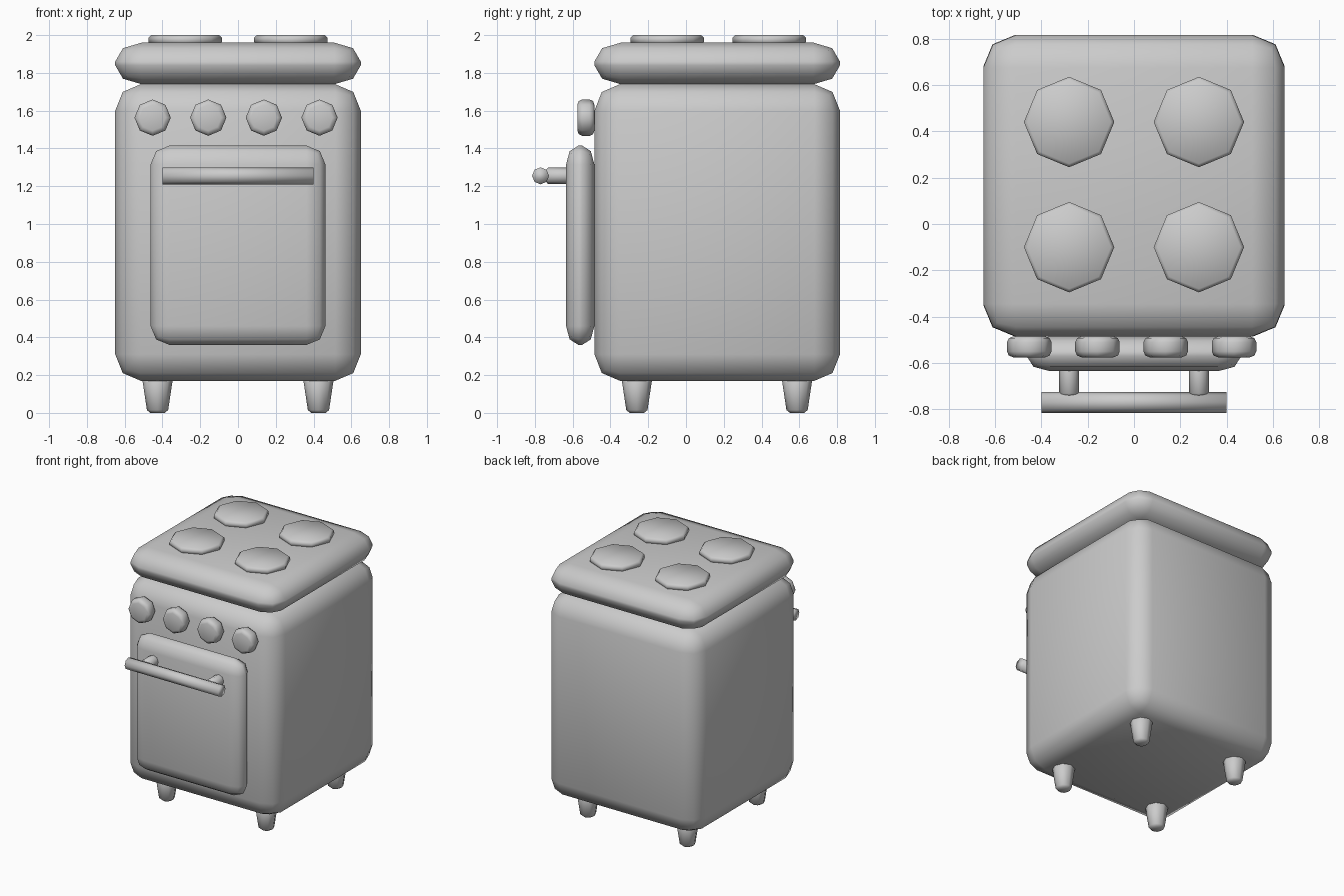
import bpy
import bmesh
from math import pi
from mathutils import Matrix, Vector

cube = bpy.data.objects.get("Cube")
if cube:
    bpy.data.objects.remove(cube, do_unlink=True)

grey = bpy.data.materials.new("plain grey")
grey.use_nodes = True
colour = (0.6, 0.6, 0.6, 1)
grey.diffuse_color = colour
grey.node_tree.nodes["Principled BSDF"].inputs["Base Color"].default_value = colour


def finish(name, bm):
    mesh = bpy.data.meshes.new(name)
    bm.to_mesh(mesh)
    bm.free()
    mesh.materials.append(grey)
    mesh.shade_smooth()
    obj = bpy.data.objects.new(name, mesh)
    bpy.context.collection.objects.link(obj)


def rounded_box(name, low, high, radii):
    """Box between two corners, with a rounding radius along each axis."""
    low, high, radii = Vector(low), Vector(high), Vector(radii)
    size = high - low
    bm = bmesh.new()
    bmesh.ops.create_cube(bm, size=1)
    bmesh.ops.scale(bm, verts=bm.verts, vec=[s / r for s, r in zip(size, radii)])
    bmesh.ops.bevel(bm, geom=bm.edges[:], offset=1, segments=2, profile=0.5,
                    affect='EDGES')
    bmesh.ops.scale(bm, verts=bm.verts, vec=radii)
    bmesh.ops.translate(bm, verts=bm.verts, vec=(low + high) / 2)
    finish(name, bm)


def rod(name, centre, r_low, r_high, length, axis='Z', bevel=0.0, segments=1):
    """Eight-sided rod or cone along an axis, with optional rounded rims."""
    bm = bmesh.new()
    bmesh.ops.create_cone(bm, cap_ends=True, segments=8, radius1=r_low,
                          radius2=r_high, depth=length)
    if bevel:
        rims = [e for e in bm.edges if any(len(f.verts) > 4 for f in e.link_faces)]
        bmesh.ops.bevel(bm, geom=rims, offset=bevel, segments=segments,
                        profile=0.5, affect='EDGES')
    turn = {'X': Matrix.Rotation(pi / 2, 4, 'Y'),
            'Y': Matrix.Rotation(pi / 2, 4, 'X'),
            'Z': Matrix()}[axis]
    bmesh.ops.transform(bm, matrix=Matrix.Translation(centre) @ turn, verts=bm.verts)
    finish(name, bm)


# Body, hob and oven door
rounded_box("oven_body", (-0.65, -0.485, 0.17), (0.65, 0.815, 1.74), (0.135, 0.135, 0.14))
rounded_box("hob_top", (-0.65, -0.485, 1.74), (0.65, 0.815, 1.96), (0.14, 0.14, 0.1))
rounded_box("oven_door", (-0.463, -0.635, 0.36), (0.463, -0.485, 1.415), (0.1, 0.065, 0.1))

# Burners and legs, left and right
for side, x in (("right", -1), ("left", 1)):
    for row, y_burner, y_leg in (("front", -0.1, -0.26), ("back", 0.44, 0.588)):
        rod(f"burner_{row}_{side}", (0.28 * x, y_burner, 1.975), 0.195, 0.195, 0.05,
            bevel=0.014)
        rod(f"leg_{row}_{side}", (0.426 * x, y_leg, 0.1), 0.054, 0.084, 0.2,
            bevel=0.015)
    rod(f"handle_mount_{side}", (0.28 * x, -0.65, 1.255), 0.043, 0.043, 0.19, 'Y',
        bevel=0.014)

# Door handle
rod("door_handle", (0, -0.77, 1.255), 0.045, 0.045, 0.8, 'X')

# Control knobs
for i in range(4):
    rod(f"knob_{i + 1}", (-0.452 + 0.2945 * i, -0.53, 1.563), 0.096, 0.096, 0.09, 'Y',
        bevel=0.025, segments=2)
